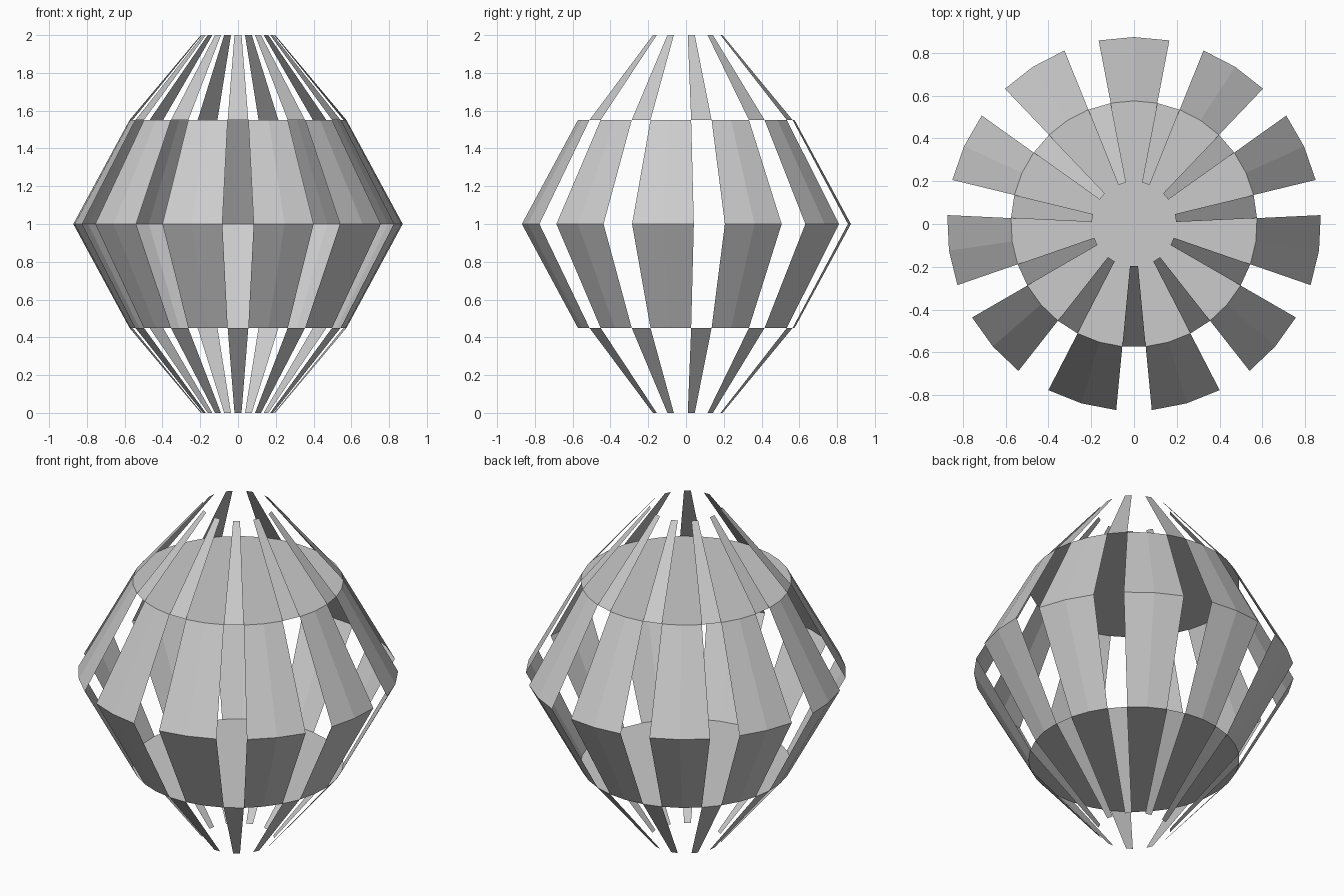
import bpy, bmesh, math

if "Cube" in bpy.data.objects:
    bpy.data.objects.remove(bpy.data.objects["Cube"])

PETALS = 11
SIDES = PETALS * 3                 # two segments per petal, one per gap
STEP = 2 * math.pi / SIDES
R_MID, R_DISC, R_TIP = 0.873, 0.575, 0.197


def ring_point(bm, radius, z, angle):
    return bm.verts.new((radius * math.cos(angle), radius * math.sin(angle), z))


def finish(bm, name):
    bmesh.ops.remove_doubles(bm, verts=bm.verts, dist=1e-5)
    mesh = bpy.data.meshes.new(name)
    bm.to_mesh(mesh)
    bm.free()
    bpy.context.collection.objects.link(bpy.data.objects.new(name, mesh))


def panels(name, profile, offsets):
    """Repeat thin panels around z; profile lists (radius, z) from bottom to top."""
    bm = bmesh.new()
    for k in range(PETALS):
        base = math.pi / 2 + k * 3 * STEP
        for a, b in zip(offsets, offsets[1:]):
            for (r0, z0), (r1, z1) in zip(profile, profile[1:]):
                bm.faces.new([ring_point(bm, r0, z0, base + a * STEP),
                              ring_point(bm, r0, z0, base + b * STEP),
                              ring_point(bm, r1, z1, base + b * STEP),
                              ring_point(bm, r1, z1, base + a * STEP)])
    finish(bm, name)


def disc(name, z, up):
    bm = bmesh.new()
    verts = [ring_point(bm, R_DISC, z, math.pi / 2 + i * STEP) for i in range(SIDES)]
    bm.faces.new(verts if up else verts[::-1])
    finish(bm, name)


# Wide bent petals around the middle
panels("middle_petals", [(R_DISC, 0.45), (R_MID, 1.0), (R_DISC, 1.55)], (-1, 0, 1))

# Narrow tapering strips above and below, lined up with the gaps
panels("upper_strips", [(R_DISC, 1.55), (R_TIP, 2.0)], (1, 2))
panels("lower_strips", [(R_TIP, 0.0), (R_DISC, 0.45)], (1, 2))

# Flat discs closing the middle section
disc("upper_disc", 1.55, True)
disc("lower_disc", 0.45, False)
